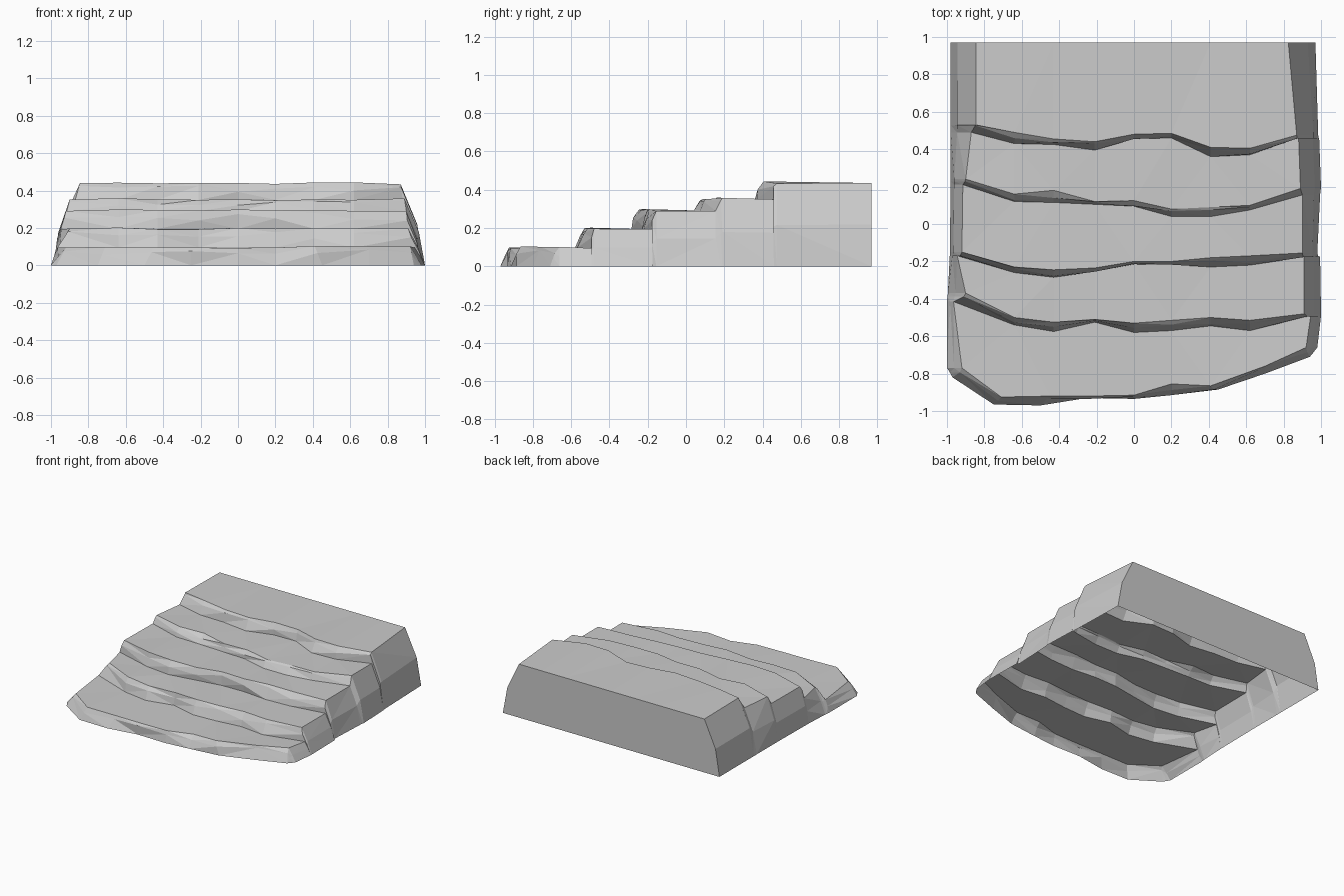
import bpy, bmesh, random
from mathutils import Vector

if "Cube" in bpy.data.objects:
    bpy.data.objects.remove(bpy.data.objects["Cube"])

random.seed(4)
XS = [-0.64, -0.43, -0.21, 0.0, 0.2, 0.41, 0.62]
XS_FRONT_FOOT = [-0.75, -0.5, -0.25, 0.0, 0.2, 0.45, 0.7]
XS_FRONT_LIP = [-0.71, -0.45, -0.25, 0.0, 0.2, 0.41, 0.7]
LEVELS = [0.0, 0.095, 0.195, 0.29, 0.35, 0.435]

# y of each riser's foot and lip, left edge to right edge, front step first
FEET = [
    [-0.82, -0.965, -0.97, -0.93, -0.935, -0.915, -0.885, -0.80, -0.71],
    [-0.415, -0.54, -0.575, -0.525, -0.58, -0.57, -0.545, -0.57, -0.49],
    [-0.17, -0.26, -0.285, -0.25, -0.215, -0.21, -0.23, -0.22, -0.175],
    [0.21, 0.12, 0.115, 0.105, 0.095, 0.04, 0.04, 0.075, 0.155],
    [0.49, 0.43, 0.425, 0.395, 0.455, 0.46, 0.36, 0.37, 0.46],
]
LIPS = [
    [-0.77, -0.925, -0.92, -0.92, -0.915, -0.855, -0.865, -0.76, -0.66],
    [-0.37, -0.50, -0.525, -0.51, -0.53, -0.515, -0.50, -0.515, -0.48],
    [-0.15, -0.23, -0.245, -0.235, -0.20, -0.20, -0.18, -0.17, -0.155],
    [0.24, 0.16, 0.18, 0.12, 0.125, 0.08, 0.09, 0.10, 0.19],
    [0.53, 0.49, 0.455, 0.44, 0.48, 0.485, 0.41, 0.405, 0.475],
]
# x of the tread edge at each foot/lip row, then x on the ground, left and right
EDGE_L = [-0.97, -0.92, -0.965, -0.90, -0.945, -0.92, -0.915, -0.90, -0.87, -0.845]
EDGE_R = [0.94, 0.92, 0.945, 0.91, 0.91, 0.90, 0.90, 0.89, 0.88, 0.87]
GROUND_L = [-0.97, -1.0, -1.0, -0.995, -0.985, -0.985, -0.98, -0.98, -0.98, -0.98]
GROUND_R = [0.94, 0.98, 1.0, 1.0, 0.995, 0.98, 0.995, 1.0, 0.99, 0.985]


def flank(edge, ground_x, ground_y):
    """Ground point and bulging mid point of a side wall below a tread edge."""
    ground = Vector((ground_x, ground_y, 0))
    mid = edge.lerp(ground, 0.5)
    mid.x += 0.17 * edge.z * edge.z * (1 if ground_x > 0 else -1)
    return ground, mid


def section(treads, gl, gr):
    """Full left-ground to right-ground section."""
    g0, m0 = flank(treads[0], gl, treads[0].y)
    g1, m1 = flank(treads[-1], gr, treads[-1].y)
    return [g0, m0] + treads + [m1, g1]


def row(xs, ys, z, jitter, i):
    full = [EDGE_L[i]] + xs + [EDGE_R[i]]
    return [Vector((x, y, z + random.uniform(-0.3, 1) * jitter))
            for x, y in zip(full, ys)]


# Risers: foot, chipped middle and lip of every step
rows = []
for k in range(5):
    foot = row(XS_FRONT_FOOT if k == 0 else XS, FEET[k], LEVELS[k], 0, 2 * k)
    lip = row(XS_FRONT_LIP if k == 0 else XS, LIPS[k], LEVELS[k + 1], 0.009, 2 * k + 1)
    chip = [a.lerp(b, random.uniform(0.45, 0.85)) + Vector((0, random.uniform(-0.015, 0.004), 0))
            for a, b in zip(foot, lip)]
    i, j = 2 * k, 2 * k + 1
    rows.append(section(foot, GROUND_L[i], GROUND_R[i]))
    rows.append(section(chip, (GROUND_L[i] + GROUND_L[j]) / 2, (GROUND_R[i] + GROUND_R[j]) / 2))
    rows.append(section(lip, GROUND_L[j], GROUND_R[j]))

# Rear edge of the top landing
back = [Vector((x, 0.97, 0.435)) for x in [-0.845] + XS + [0.825]]
rows.append(section(back, -0.98, 0.97))

# Skin over treads, risers and flanks, closed behind and open below
bm = bmesh.new()
grid = [[bm.verts.new(p) for p in r] for r in rows]
for a, b in zip(grid, grid[1:]):
    for c in range(len(a) - 1):
        bm.faces.new((a[c], a[c + 1], b[c + 1], b[c]))
bm.faces.new(grid[-1])
bmesh.ops.remove_doubles(bm, verts=bm.verts, dist=0.0005)
bmesh.ops.triangulate(bm, faces=bm.faces)

mesh = bpy.data.meshes.new("rock_steps")
bm.to_mesh(mesh)
bm.free()
bpy.context.collection.objects.link(bpy.data.objects.new("rock_steps", mesh))
